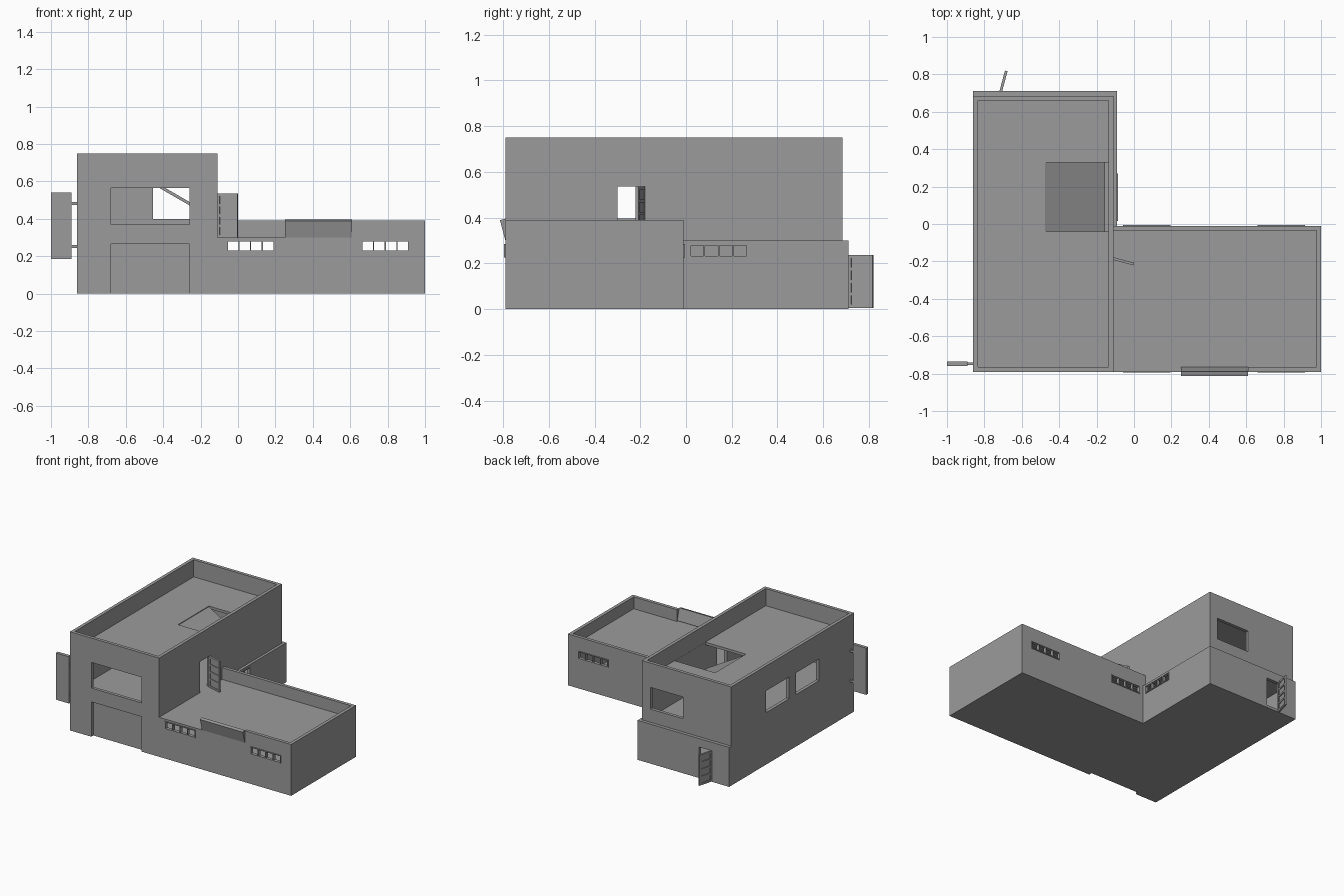
import bpy, bmesh, math
from mathutils import Matrix, Vector

cube = bpy.data.objects.get("Cube")
if cube:
    bpy.data.objects.remove(cube, do_unlink=True)

GREY = (0.33, 0.33, 0.33, 1)
plaster = bpy.data.materials.new("plain grey")
plaster.use_nodes = True
plaster.diffuse_color = GREY
plaster.node_tree.nodes["Principled BSDF"].inputs["Base Color"].default_value = GREY

WALL = 0.025


def finish(name, bm):
    bmesh.ops.recalc_face_normals(bm, faces=bm.faces)
    mesh = bpy.data.meshes.new(name)
    bm.to_mesh(mesh)
    bm.free()
    mesh.materials.append(plaster)
    obj = bpy.data.objects.new(name, mesh)
    bpy.context.collection.objects.link(obj)
    return obj


def boxes(name, spans, matrix=None):
    """One object from boxes given as (x0, x1, y0, y1, z0, z1)."""
    bm = bmesh.new()
    for x0, x1, y0, y1, z0, z1 in spans:
        centre = Matrix.Translation(((x0 + x1) / 2, (y0 + y1) / 2, (z0 + z1) / 2))
        size = Matrix.Diagonal((x1 - x0, y1 - y0, z1 - z0, 1))
        bmesh.ops.create_cube(bm, size=1, matrix=centre @ size)
    if matrix:
        bm.transform(matrix)
    return finish(name, bm)


def prism(name, outline, z0, z1):
    bm = bmesh.new()
    base = bm.faces.new([bm.verts.new((x, y, z0)) for x, y in outline])
    top = bmesh.ops.extrude_face_region(bm, geom=[base])["geom"]
    verts = [v for v in top if isinstance(v, bmesh.types.BMVert)]
    bmesh.ops.translate(bm, verts=verts, vec=(0, 0, z1 - z0))
    return finish(name, bm)


def carve(obj, cutter):
    """Subtract the cutter for good, then discard it."""
    mod = obj.modifiers.new("carve", 'BOOLEAN')
    mod.operation, mod.solver, mod.object = 'DIFFERENCE', 'EXACT', cutter
    bpy.context.view_layer.objects.active = obj
    bpy.ops.object.modifier_apply(modifier=mod.name)
    bpy.data.objects.remove(cutter, do_unlink=True)


def ell(d):
    """L-shaped plan, inset by d."""
    return [(-0.86 + d, -0.79 + d), (1 - d, -0.79 + d), (1 - d, -0.01 - d),
            (-0.09 - d, -0.01 - d), (-0.09 - d, 0.71 - d), (-0.86 + d, 0.71 - d)]


# Ground storey: hollow L with garage mouth, back doorway and strip openings
ground = prism("ground_storey", ell(0), 0, 0.30)
carve(ground, prism("room", ell(WALL), 0.02, 0.28))
STRIP_X = (-0.06, 0.66)
STRIP_LOW, STRIP_HIGH, STRIP_LONG = 0.225, 0.285, 0.255
openings = [(-0.68, -0.26, -0.82, -0.765, -0.01, 0.265),
            (-0.715, -0.605, 0.67, 0.75, 0.02, 0.235),
            (-0.13, -0.05, 0.015, 0.015 + STRIP_LONG, STRIP_LOW, STRIP_HIGH)]
for x in STRIP_X:
    for y in (-0.78, -0.02):
        openings.append((x, x + STRIP_LONG, y - 0.04, y + 0.04, STRIP_LOW, STRIP_HIGH))
carve(ground, boxes("ground_openings", openings))

# Garage recess behind the mouth
boxes("garage_recess", [(-0.70, -0.24, -0.67, -0.65, 0.02, 0.28),
                        (-0.70, -0.68, -0.765, -0.67, 0.02, 0.28),
                        (-0.26, -0.24, -0.765, -0.67, 0.02, 0.28)])

# Upper storey: room, parapet well, windows, doorway and roof hatch hole
upper = boxes("upper_storey", [(-0.86, -0.11, -0.79, 0.685, 0.30, 0.75)])
inside = (-0.86 + WALL, -0.11 - WALL, -0.79 + WALL, 0.685 - WALL)
carve(upper, boxes("room_and_parapet", [inside + (0.29, 0.60), inside + (0.62, 0.80)]))
carve(upper, boxes("upper_openings", [
    (-0.68, -0.26, -0.82, -0.74, 0.37, 0.565),
    (-0.455, -0.18, 0.63, 0.72, 0.40, 0.565),
    (-0.89, -0.81, -0.01, 0.27, 0.395, 0.56),
    (-0.89, -0.81, -0.37, -0.09, 0.395, 0.56),
    (-0.16, -0.08, -0.30, -0.18, 0.29, 0.535),
    (-0.476, -0.136, -0.04, 0.33, 0.59, 0.63)]))

# Terrace parapet, open along part of the front
boxes("terrace_parapet", [(1 - WALL, 1, -0.79, -0.01, 0.30, 0.39),
                          (-0.11, 1 - WALL, -0.01 - WALL, -0.01, 0.30, 0.39),
                          (0.61, 1 - WALL, -0.79, -0.79 + WALL, 0.30, 0.39)])

# Parapet flap tipped outward
flap = Matrix.Translation((0, -0.79, 0.30)) @ Matrix.Rotation(math.radians(15), 4, 'X')
boxes("parapet_flap", [(0.25, 0.61, 0, WALL, 0, 0.092)], flap)

# Roof hatch swung down into the upper room
hatch = Matrix.Translation((-0.476, 0, 0.615)) @ Matrix.Rotation(math.radians(30), 4, 'Y')
boxes("roof_hatch", [(0, 0.37, -0.04, 0.33, -0.016, 0)], hatch)


def strip_window(name, origin, turn):
    """Four-pane frame set slightly proud of the wall; local -y is outward."""
    bar, out, deep = 0.006, -0.005, 0.02
    high = STRIP_HIGH - STRIP_LOW
    step = (STRIP_LONG - bar) / 4
    spans = [(i * step, i * step + bar, out, deep, 0, high) for i in range(5)]
    spans += [(0, STRIP_LONG, out, deep, z, z + bar) for z in (0, high - bar)]
    place = Matrix.Translation(Vector(origin)) @ Matrix.Rotation(turn, 4, 'Z')
    boxes(name, spans, place)


for i, x in enumerate(STRIP_X):
    strip_window(f"front_strip_window_{i + 1}", (x, -0.79, STRIP_LOW), 0)
    strip_window(f"back_strip_window_{i + 1}", (x + STRIP_LONG, -0.01, STRIP_LOW), math.pi)
strip_window("side_strip_window", (-0.09, 0.015, STRIP_LOW), math.pi / 2)


def panel_door(name, hinge, degrees, high):
    """Door leaf with four recessed panels, swung about its hinge."""
    wide, half, bar = 0.112, 0.007, 0.014
    step = (high - bar) / 4
    spans = [(0, wide, -0.002, 0.002, 0, high)]
    spans += [(x, x + bar, -half, half, 0, high) for x in (0, wide - bar)]
    spans += [(bar, wide - bar, -half, half, i * step, i * step + bar) for i in range(5)]
    place = Matrix.Translation(Vector(hinge)) @ Matrix.Rotation(math.radians(degrees), 4, 'Z')
    boxes(name, spans, place)


panel_door("terrace_door", (-0.11, -0.185, 0.30), -15, 0.235)
panel_door("back_door", (-0.712, 0.71, 0.005), 75, 0.232)

# Blank hanging sign on two brackets
boxes("hanging_sign", [(-1, -0.89, -0.76, -0.735, 0.185, 0.54)])
boxes("sign_brackets", [(-0.89, -0.86, -0.755, -0.74, z, z + 0.016) for z in (0.243, 0.473)])
